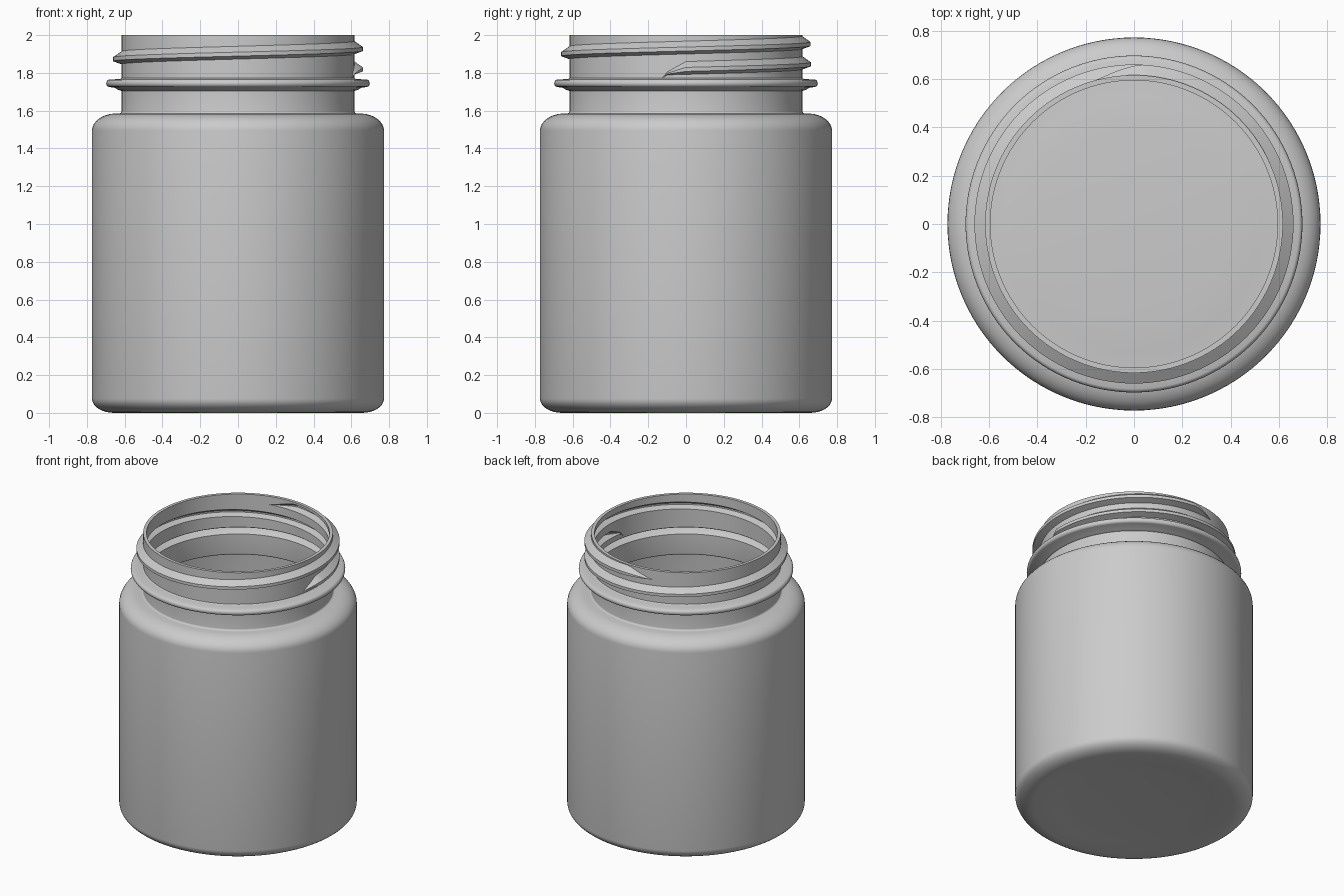
import bpy
import bmesh
from math import sin, cos, radians, pi

cube = bpy.data.objects.get("Cube")
if cube:
    bpy.data.objects.remove(cube, do_unlink=True)

WALL = 0.022
NECK, THREAD = 0.617, 0.661      # outer neck and thread crest radii
BASE, TOP = 1.774, 2.0           # height range of the threaded finish
START, END, PITCH = -12, 464, 0.108
STEP = 3


def arc(cr, cz, rr, rz, a0, a1, n=8):
    """Points on an ellipse in the radius/height plane."""
    angles = [radians(a0 + (a1 - a0) * i / n) for i in range(n + 1)]
    return [(cr + rr * cos(a), cz + rz * sin(a)) for a in angles]


def wall_profile(t):
    """Base, body, shoulder, neck and support ring, inset by t."""
    neck = NECK - t
    pts = [(0, 0.02 + t), (0.4, 0.02 + t), (0.53, 0.012 + t)]
    pts += arc(0.655, 0.075, 0.118 - t, 0.075 - t, -90, 0)
    pts += arc(0.645, 1.495, 0.128 - t, 0.09 - t, 0, 84)
    pts += arc(neck + 0.012, 1.597 - t, 0.012, 0.012, 270, 180, 4)
    # concave underside, rounded rim and flat top of the support ring
    pts += arc(neck, 1.725 + t * 0.4, 0.045, 0.02, -90, 0, 4)[:1]
    pts += [(neck + 0.015, 1.709 + t * 0.5), (neck + 0.035, 1.721 + t * 0.5)]
    pts += arc(0.68 - t, 1.745, 0.018, 0.02 - t * 0.5, -80, 80, 6)
    pts += [(neck + 0.02, 1.767 - t * 0.5), (neck + 0.006, 1.769 - t * 0.5),
            (neck, BASE - t * 0.5)]
    return pts


def thread_profile(deg, t):
    """Two turns of one continuous helical thread at this angle."""
    root, depth = NECK - t, THREAD - NECK
    shape = [(0, -0.026 + t * 0.4), (1, -0.01 + t * 0.25),
             (1, 0.011 - t * 0.25), (0, 0.042 - t * 0.4)]
    pts = [(root, BASE)]
    for turn in range(2):
        a = deg + 360 * turn
        w = max(0, min(1, (a - START) / 12, (END - a) / 16))
        mid = 1.818 + PITCH * a / 360
        low = shape[0][1]
        for out, dz in shape:
            z = mid + low + (dz - low) * w
            if a <= START:
                z = BASE
            elif a >= START + 720:
                z = TOP
            pts.append((root + depth * out * w, min(z, TOP)))
    return pts + [(root, TOP)]


def column(deg):
    """Whole section: outer wall up to the lip, inner wall back down."""
    outer = wall_profile(0) + thread_profile(deg, 0)
    inner = wall_profile(WALL) + thread_profile(deg, WALL)
    return outer + inner[::-1]


# Sweep the section around the axis, then weld the seam and poles
bm = bmesh.new()
columns = []
for deg in range(START, START + 360 + STEP, STEP):
    a = radians(deg)
    columns.append([bm.verts.new((r * cos(a), r * sin(a), z))
                    for r, z in column(deg)])
for c0, c1 in zip(columns, columns[1:]):
    for i in range(len(c0) - 1):
        bm.faces.new((c0[i], c1[i], c1[i + 1], c0[i + 1]))
bmesh.ops.remove_doubles(bm, verts=bm.verts, dist=0.0002)
bmesh.ops.dissolve_degenerate(bm, edges=bm.edges, dist=0.0001)
bmesh.ops.recalc_face_normals(bm, faces=bm.faces)

mesh = bpy.data.meshes.new("jar")
bm.to_mesh(mesh)
bm.free()
jar = bpy.data.objects.new("jar", mesh)
bpy.context.collection.objects.link(jar)

# Plain light grey plastic
grey = (0.6, 0.6, 0.6, 1)
mat = bpy.data.materials.new("light grey plastic")
mat.use_nodes = True
mat.diffuse_color = grey
mat.node_tree.nodes["Principled BSDF"].inputs["Base Color"].default_value = grey
mesh.materials.append(mat)

bpy.ops.object.select_all(action="DESELECT")
jar.select_set(True)
bpy.context.view_layer.objects.active = jar
bpy.ops.object.shade_smooth_by_angle(angle=pi / 6)
